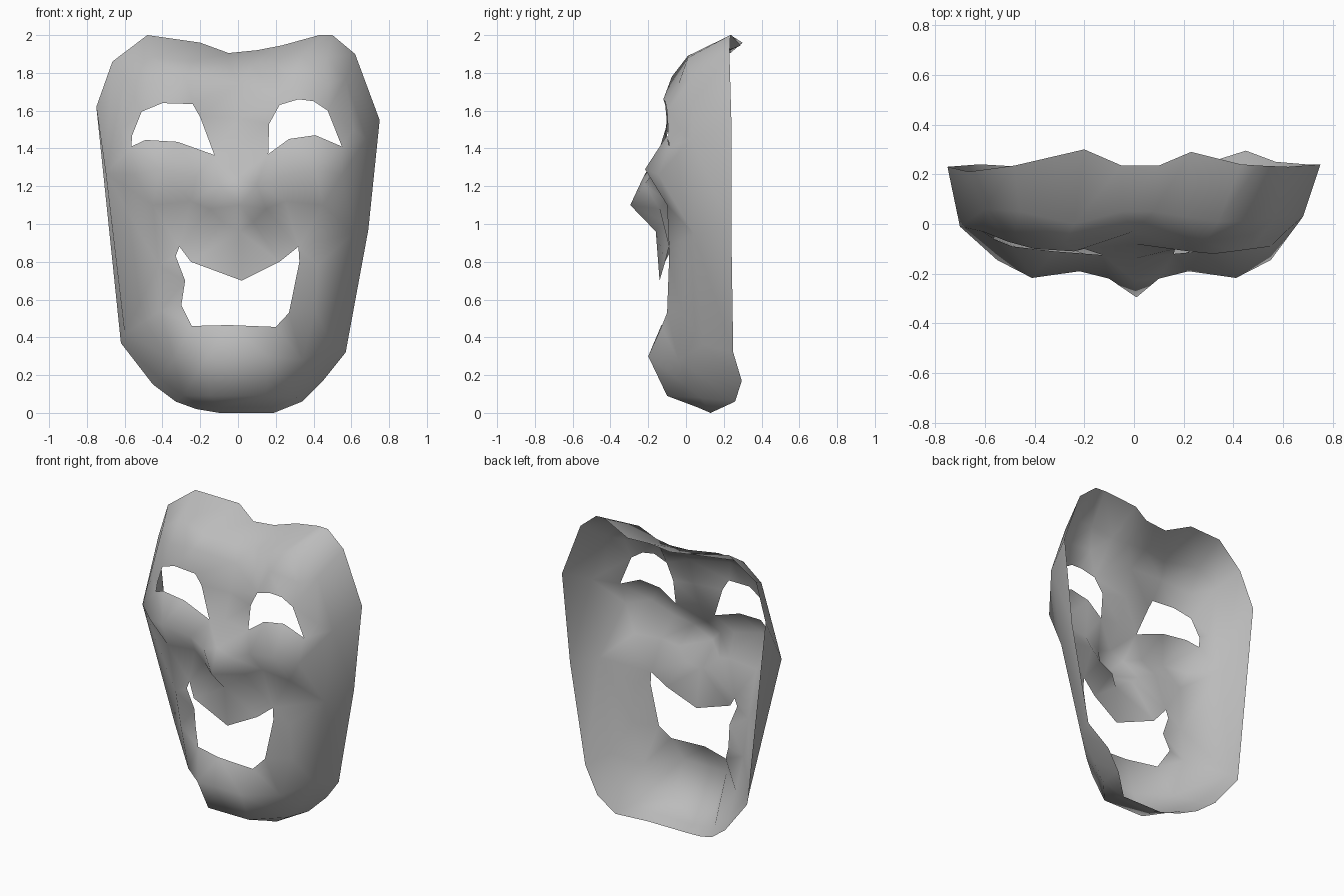
import bpy
import bmesh
from mathutils import Vector
from mathutils.geometry import delaunay_2d_cdt

cube = bpy.data.objects.get("Cube")
if cube:
    bpy.data.objects.remove(cube, do_unlink=True)

# Rear rim of the shell, clockwise from the upper right brow (x, y, z)
rim = [(-.48, .235, 2), (-.2, .3, 1.96), (-.05, .235, 1.905), (.1, .235, 1.92),
       (.23, .29, 1.945), (.43, .24, 2), (.5, .235, 2), (.62, .23, 1.9),
       (.75, .24, 1.55), (.69, .24, .97), (.57, .25, .32), (.45, .295, .17),
       (.34, .26, .06), (.19, .13, 0), (-.1, .13, 0), (-.22, .16, .02),
       (-.33, .2, .06), (-.45, .23, .15), (-.62, .24, .37), (-.75, .23, 1.62),
       (-.665, .21, 1.86)]

# Front edge of the side walls, one point for each rim point
front_ring = [(-.46, .05, 1.88), (-.24, 0, 1.86), (-.05, .05, 1.85), (.08, .05, 1.845),
              (.2, .03, 1.85), (.34, .01, 1.89), (.47, .01, 1.88), (.57, .03, 1.77),
              (.68, .03, 1.45), (.61, .04, .95), (.5, .09, .36), (.4, .1, .18),
              (.31, .08, .08), (.18, .06, .03), (-.1, .06, .03), (-.2, .09, .05),
              (-.29, .11, .09), (-.41, .13, .18), (-.6, .19, .42), (-.7, -.01, 1.27),
              (-.6, .06, 1.78)]

# Openings
right_eye = [(-.565, -.06, 1.41), (-.56, -.05, 1.47), (-.51, -.07, 1.595),
             (-.4, -.1, 1.64), (-.24, -.11, 1.635), (-.2, -.1, 1.565),
             (-.125, -.125, 1.365), (-.32, -.11, 1.435), (-.49, -.09, 1.445)]
left_eye = [(.16, -.12, 1.37), (.165, -.1, 1.53), (.22, -.11, 1.63),
            (.32, -.12, 1.66), (.4, -.11, 1.65), (.475, -.1, 1.6),
            (.55, -.09, 1.41), (.41, -.1, 1.47), (.27, -.11, 1.45)]
mouth = [(-.31, -.07, .88), (-.33, -.07, .83), (-.28, -.06, .7), (-.3, -.02, .57),
         (-.245, -.07, .46), (-.05, -.13, .465), (.2, -.13, .455), (.27, -.1, .53),
         (.325, -.09, .8), (.32, -.09, .88), (.22, -.11, .8), (.02, -.14, .7),
         (-.25, -.11, .8)]

# Features on the centre line: brow, bridge, nose tip, nose base
centre_line = [(0, -.03, 1.74), (0, -.08, 1.56), (0, -.14, 1.4), (0, -.225, 1.25),
               (.01, -.295, 1.1), (.01, -.16, .96)]

# Features that repeat on both sides
paired = [(.28, -.075, 1.78),    # forehead
          (.48, -.04, 1.74),     # temple
          (.61, -.03, 1.5),      # outer eye socket
          (.1, -.22, 1.21),      # side of nose
          (.15, -.14, 1.08),     # nostril wing
          (.08, -.11, 1.01),     # under nostril
          (.22, -.19, 1.25),     # inner cheek
          (.41, -.217, 1.29),    # cheekbone
          (.55, -.145, 1.26),    # outer cheek
          (.25, -.1, 1.12),      # smile fold
          (.45, -.1, 1.1),       # lower cheek
          (.42, -.06, .78),      # mouth side
          (.41, -.02, .54),      # jaw
          (.16, -.2, .3),        # chin front
          (.34, -.04, .28),      # chin side
          (.15, -.1, .09)]       # chin base
features = centre_line + [(s * x, y, z) for x, y, z in paired for s in (1, -1)]


def inside(point, loop):
    """Even-odd test of a point against a loop in the x-z plane."""
    odd = False
    for (ax, _, az), (bx, _, bz) in zip(loop, loop[1:] + loop[:1]):
        if (az > point.y) != (bz > point.y):
            if point.x < ax + (point.y - az) * (bx - ax) / (bz - az):
                odd = not odd
    return odd


def triangulate(outline, holes, extra):
    """Join the loops and loose points into one triangulated sheet."""
    points, edges = [], []
    for loop in [outline] + holes:
        start, count = len(points), len(loop)
        points += loop
        edges += [(start + i, start + (i + 1) % count) for i in range(count)]
    points = points + extra
    flat = [Vector((x, z)) for x, _, z in points]
    result = delaunay_2d_cdt(flat, edges, [], 0, 1e-5)
    coords, faces, origins = result[0], result[2], result[3]
    source = [o[0] for o in origins]
    kept = []
    for face in faces:
        middle = sum((coords[i] for i in face), Vector((0, 0))) / len(face)
        if inside(middle, outline) and not any(inside(middle, h) for h in holes):
            kept.append([source[i] for i in face])
    return points, kept


# Face sheet, then side walls bridged back to the rim
points, faces = triangulate(front_ring, [right_eye, left_eye, mouth], features)
bm = bmesh.new()
verts = [bm.verts.new(p) for p in points]
for face in faces:
    bm.faces.new([verts[i] for i in face])
rim_verts = [bm.verts.new(p) for p in rim]
for i in range(len(rim)):
    j = (i + 1) % len(rim)
    bm.faces.new([verts[i], rim_verts[i], rim_verts[j], verts[j]])

# Make every normal point out of the front
bmesh.ops.recalc_face_normals(bm, faces=bm.faces[:])
if sum(f.normal.y * f.calc_area() for f in bm.faces) > 0:
    bmesh.ops.reverse_faces(bm, faces=bm.faces[:])
for face in bm.faces:
    face.smooth = True

mesh = bpy.data.meshes.new("mask_shell")
bm.to_mesh(mesh)
bm.free()
mask = bpy.data.objects.new("mask_shell", mesh)
bpy.context.collection.objects.link(mask)

# Plain grey surface
grey = bpy.data.materials.new("plain_grey")
grey.use_nodes = True
grey.diffuse_color = (.5, .5, .5, 1)
grey.node_tree.nodes["Principled BSDF"].inputs["Base Color"].default_value = (.5, .5, .5, 1)
mesh.materials.append(grey)
